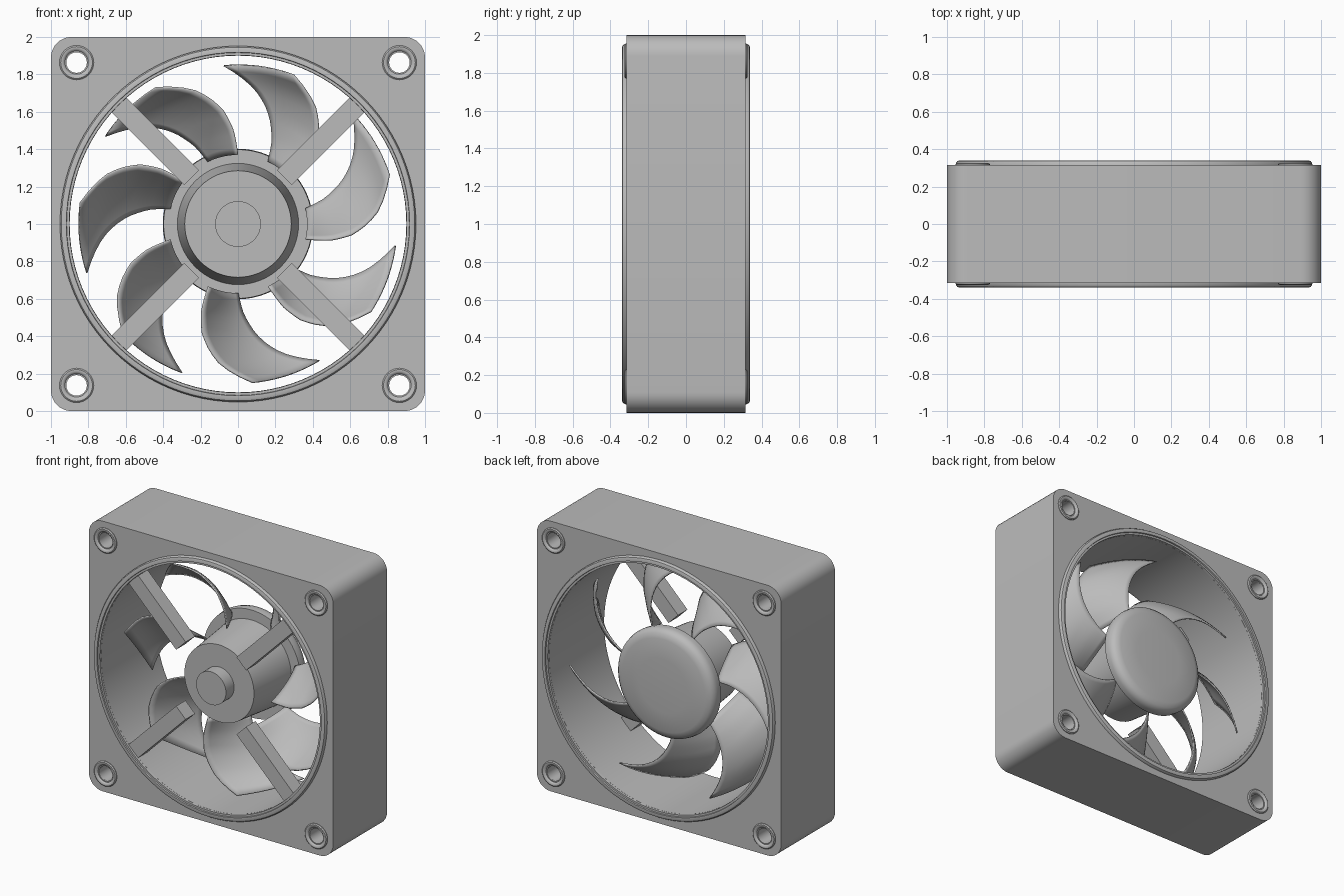
import bpy, bmesh
from math import sin, cos, pi, radians
from mathutils import Vector, Matrix

cube = bpy.data.objects.get("Cube")
if cube:
    bpy.data.objects.remove(cube, do_unlink=True)

grey = bpy.data.materials.new("mid_grey")
grey.use_nodes = True
colour = (0.5, 0.5, 0.5, 1)
grey.diffuse_color = colour
grey.node_tree.nodes["Principled BSDF"].inputs["Base Color"].default_value = colour


def finish(bm, name, angle=35):
    """Turn a bmesh into a smooth-shaded grey object."""
    bmesh.ops.remove_doubles(bm, verts=bm.verts, dist=1e-5)
    bmesh.ops.recalc_face_normals(bm, faces=bm.faces)
    mesh = bpy.data.meshes.new(name)
    bm.to_mesh(mesh)
    bm.free()
    mesh.materials.append(grey)
    obj = bpy.data.objects.new(name, mesh)
    bpy.context.collection.objects.link(obj)
    bpy.ops.object.select_all(action="DESELECT")
    obj.select_set(True)
    bpy.context.view_layer.objects.active = obj
    bpy.ops.object.shade_smooth_by_angle(angle=radians(angle))
    return obj


def lathe(name, profile, x=0, z=1, steps=64, flip=1):
    """Spin (radius, y) points about an axis parallel to y."""
    bm = bmesh.new()
    verts = [bm.verts.new((x + r, y * flip, z)) for r, y in profile]
    edges = [bm.edges.new(pair) for pair in zip(verts, verts[1:])]
    bmesh.ops.spin(bm, geom=verts + edges, cent=(x, 0, z), axis=(0, 1, 0),
                   angle=2 * pi, steps=steps, use_duplicate=False)
    return finish(bm, name)


def circle(cx, cz, r, n):
    return [(cx + r * cos(2 * pi * i / n), cz + r * sin(2 * pi * i / n)) for i in range(n)]


HALF, DEPTH, HOLE = 1.0, 0.315, 0.863
corners = [(sx, sz) for sx in (-1, 1) for sz in (-1, 1)]

# Square frame with rounded corners, duct opening and screw holes
outline = []
CORNER = 0.11
for k, (sx, sz) in enumerate([(1, 1), (-1, 1), (-1, -1), (1, -1)]):
    for i in range(9):
        a = (k + i / 8) * pi / 2
        outline.append((sx * (HALF - CORNER) + CORNER * cos(a),
                        sz * (HALF - CORNER) + CORNER * sin(a)))
loops = [outline, circle(0, 0, 0.9, 96)]
loops += [circle(sx * HOLE, sz * HOLE, 0.055, 24) for sx, sz in corners]
curve = bpy.data.curves.new("frame_outline", "CURVE")
curve.dimensions = "2D"
curve.fill_mode = "BOTH"
curve.extrude = DEPTH
for loop in loops:
    spline = curve.splines.new("POLY")
    spline.points.add(len(loop) - 1)
    for point, (px, pz) in zip(spline.points, loop):
        point.co = (px, pz, 0, 1)
    spline.use_cyclic_u = True
helper = bpy.data.objects.new("frame_outline", curve)
bpy.context.collection.objects.link(helper)
bpy.context.view_layer.update()
bm = bmesh.new()
bm.from_mesh(helper.to_mesh())
bpy.data.objects.remove(helper, do_unlink=True)
bm.transform(Matrix.Translation((0, 0, 1)) @ Matrix.Rotation(pi / 2, 4, "X"))
finish(bm, "frame")

# Raised rims round the duct and bosses round the screw holes
rim = [(0.952, 0.305), (0.952, 0.325), (0.945, 0.336), (0.934, 0.34),
       (0.918, 0.34), (0.916, 0.33), (0.902, 0.33), (0.9, 0.305)]
boss = [(0.092, 0.305), (0.092, 0.32), (0.085, 0.326), (0.075, 0.326),
        (0.066, 0.32), (0.055, 0.305)]
for flip, side in ((-1, "front"), (1, "back")):
    lathe(side + "_rim", rim, steps=96, flip=flip)
    for sx, sz in corners:
        lathe(side + "_screw_boss", boss, sx * HOLE, 1 + sz * HOLE, 32, flip)

# Motor housing, shaft stub and rotor cap
lathe("motor_housing", [(0, -0.22), (0.285, -0.22), (0.325, 0.17)])
lathe("shaft_stub", [(0, -0.315), (0.122, -0.315), (0.122, -0.21)])
lathe("rotor_cap", [(0, 0.16), (0.398, 0.16), (0.402, 0.2), (0.395, 0.23),
                    (0.375, 0.25), (0.34, 0.262), (0.2, 0.27), (0, 0.272)])

# Diagonal struts
for k in range(4):
    bm = bmesh.new()
    bmesh.ops.create_cube(bm, size=1)
    bm.transform(Matrix.Translation((0, 0, 1))
                 @ Matrix.Rotation(pi / 4 + k * pi / 2, 4, "Y")
                 @ Matrix.Translation((0.63, -0.26, 0))
                 @ Matrix.Diagonal((0.56, 0.11, 0.11, 1)))
    finish(bm, "strut")


# Swept fan blades: edge sweep in degrees at each radius
def sweep(r, table):
    for (r0, a0), (r1, a1) in zip(table, table[1:]):
        if r <= r1:
            return a0 + (a1 - a0) * (r - r0) / (r1 - r0)
    return table[-1][1]


LEADING = [(0.37, -31), (0.48, -27.5), (0.59, -22), (0.66, -17.5), (0.73, -12), (0.85, 0)]
TRAILING = [(0.37, -56), (0.5, -53.5), (0.61, -49), (0.69, -43.5), (0.755, -38), (0.85, -25.5)]
ROWS, COLS = 14, 10
for k in range(7):
    tip = 146.5 + k * 360 / 7
    bm = bmesh.new()
    grid = []
    for i in range(ROWS + 1):
        r = 0.37 + 0.48 * i / ROWS
        lead, trail = sweep(r, LEADING), sweep(r, TRAILING)
        row = []
        for j in range(COLS + 1):
            t = j / COLS
            a = radians(tip + lead + (trail - lead) * t)
            y = 0.155 - 0.28 * t + 0.1 * t * (1 - t)
            row.append(bm.verts.new((r * cos(a), y, 1 + r * sin(a))))
        grid.append(row)
    for low, high in zip(grid, grid[1:]):
        for j in range(COLS):
            bm.faces.new((low[j], low[j + 1], high[j + 1], high[j]))
    blade = finish(bm, "fan_blade", 60)
    solid = blade.modifiers.new("thickness", "SOLIDIFY")
    solid.thickness = 0.01
    solid.offset = 0
